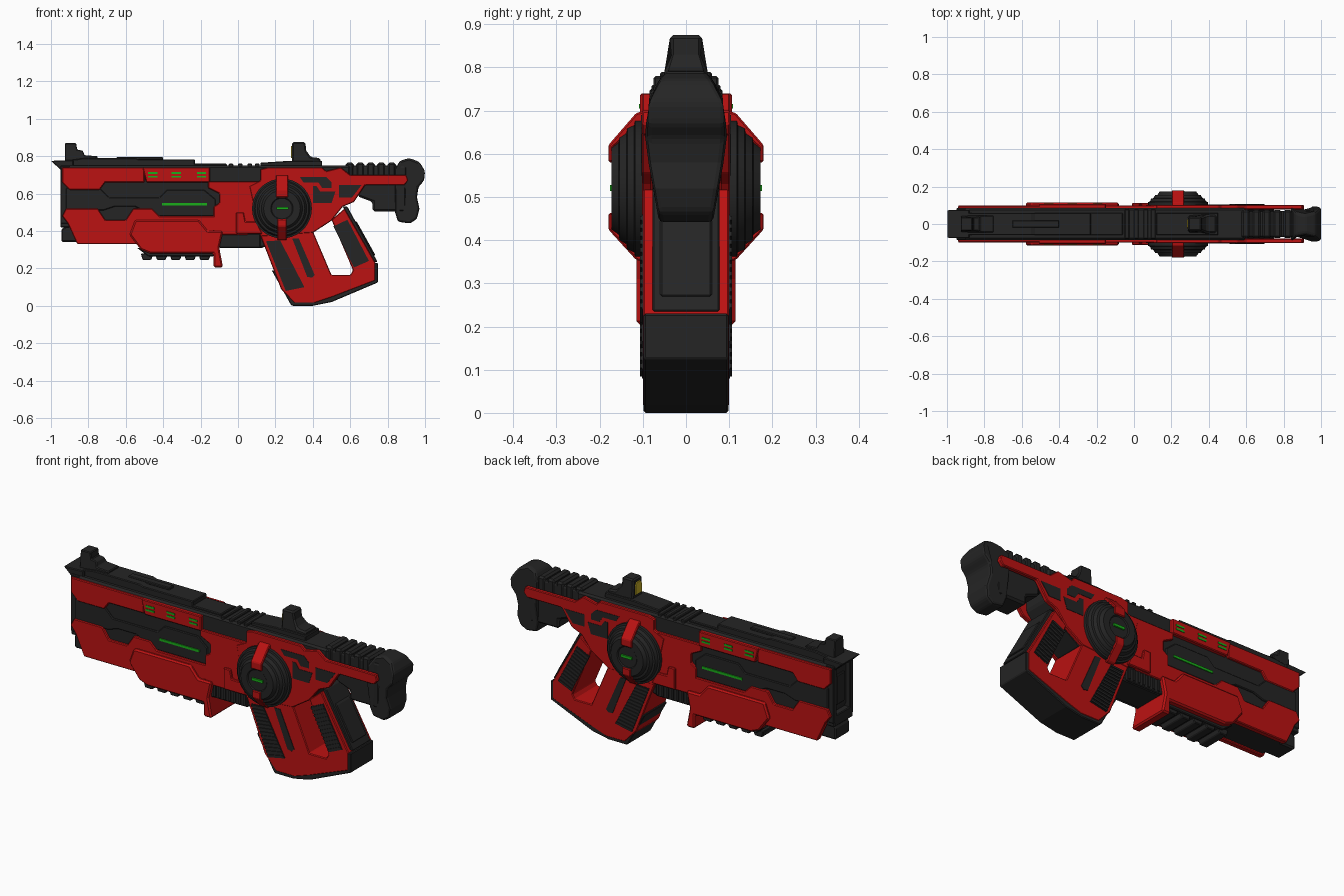
import bpy, bmesh, math
from mathutils import Vector

def material(name, rgb):
    m = bpy.data.materials.new(name)
    m.diffuse_color = (*rgb, 1)
    return m

RED = material("red_paint", (0.50, 0.006, 0.006))
DARK = material("black_polymer", (0.018, 0.018, 0.018))
GREEN = material("green_light", (0.01, 0.42, 0.01))
YELLOW = material("yellow_lens", (0.6, 0.45, 0.02))

def finish(name, bm, mat, bevel=0.0, segments=1):
    bmesh.ops.recalc_face_normals(bm, faces=bm.faces)
    me = bpy.data.meshes.new(name)
    bm.to_mesh(me)
    bm.free()
    ob = bpy.data.objects.new(name, me)
    bpy.context.collection.objects.link(ob)
    me.materials.append(mat)
    if bevel:
        b = ob.modifiers.new("bevel", "BEVEL")
        b.width, b.segments, b.limit_method = bevel, segments, 'ANGLE'
    return ob

def prism(name, polys, a, b, mat, bevel=0.004, axis='y', both=False, taper=None, segments=1):
    """Extrude xz (or yz) profiles from depth a to b; both = repeat at -y."""
    bm = bmesh.new()
    for pts in polys:
        for s in ((1, -1) if both else (1,)):
            rings = []
            for d in (a, b):
                ring = []
                for p, z in pts:
                    e = d * taper(z) if taper else d
                    ring.append(bm.verts.new((p, s * e, z) if axis == 'y' else (e, s * p, z)))
                rings.append(ring)
            bm.faces.new(rings[0])
            bm.faces.new(rings[1][::-1])
            n = len(pts)
            for i in range(n):
                j = (i + 1) % n
                bm.faces.new((rings[0][i], rings[0][j], rings[1][j], rings[1][i]))
    return finish(name, bm, mat, bevel, segments)

def rect(x0, x1, z0, z1):
    return [(x0, z0), (x1, z0), (x1, z1), (x0, z1)]

def solid(name, pts, w, mat, **k):
    return prism(name, [pts], -w, w, mat, **k)

def plates(name, pts, y0, y1, mat, **k):
    return prism(name, [pts], y0, y1, mat, both=True, **k)

def grill(name, quad, n):
    """Dark plate on both sides with raised bars; quad runs TL, TR, BR, BL."""
    tl, tr, br, bl = [Vector(q) for q in quad]
    plates(name + "_plate", quad, 0.095, 0.102, DARK, bevel=0)
    bars = []
    for i in range(n):
        t, u = (i + 0.2) / n, (i + 0.75) / n
        bars.append([tuple(v) for v in (tl.lerp(bl, t), tr.lerp(br, t), tr.lerp(br, u), tl.lerp(bl, u))])
    prism(name + "_bars", bars, 0.1, 0.107, DARK, bevel=0, both=True)

# Main body and muzzle
solid("body_core", [(-.925, .75), (-.925, .50), (-.90, .44), (-.86, .34), (-.12, .34), (-.10, .31),
      (.14, .31), (.20, .38), (.40, .39), (.50, .46), (.60, .58), (.60, .75)], .085, DARK, bevel=.01)
prism("muzzle_posts", [[(.055, .44), (.085, .44), (.085, .75), (.055, .75)]], -.95, -.90, DARK, axis='x', both=True)
solid("muzzle_visor", [(-1, .775), (-.88, .78), (-.88, .72), (-.94, .72)], .075, DARK)
solid("muzzle_sill", rect(-.95, -.9, .42, .48), .08, DARK)
solid("muzzle_inner_panel", rect(-.935, -.91, .52, .68), .035, DARK)
solid("lower_muzzle_block", [(-.945, .34), (-.84, .34), (-.84, .44), (-.90, .44), (-.945, .41)], .06, DARK, bevel=.008)
plates("side_band", [(-.92, .63), (-.74, .63), (-.69, .58), (-.42, .58), (-.38, .62), (-.18, .62), (-.12, .57),
       (-.12, .48), (-.45, .48), (-.55, .53), (-.66, .53), (-.72, .51), (-.92, .51)], .08, .093, DARK)
plates("body_vent_backing", rect(-.1, .12, .31, .385), .08, .09, DARK)
prism("body_vent_bars", [rect(x / 100, x / 100 + .012, .32, .38) for x in range(-8, 12, 3)], .085, .096, DARK, bevel=0, both=True)

# Red side armour
plates("upper_side_panel", [(-.94, .74), (-.50, .74), (-.50, .66), (-.71, .66), (-.74, .62), (-.90, .62), (-.94, .66)],
       .08, .098, RED)
plates("vent_panel", [(-.51, .74), (-.15, .74), (-.15, .66), (-.49, .66)], .08, .106, RED)
plates("mid_side_panel", [(-.16, .665), (.12, .665), (.12, .42), (.05, .38), (-.13, .38), (-.13, .53),
       (-.10, .55), (-.10, .60), (-.16, .63)], .08, .1, RED)
plates("lower_side_panel", [(-.92, .52), (-.75, .52), (-.71, .46), (-.60, .46), (-.56, .52), (-.46, .52), (-.42, .48),
       (-.12, .48), (-.12, .40), (-.45, .33), (-.86, .33), (-.91, .44), (-.94, .48)], .07, .1, RED)
plates("drum_bracket", [(-.01, .50), (.03, .50), (.04, .45), (.10, .45), (.13, .385), (-.01, .385)], .09, .112, RED)
plates("receiver_and_strut", [(.06, .64), (.12, .67), (.12, .73), (.16, .74), (.45, .74), (.47, .72), (.55, .74), (.60, .70),
       (.90, .70), (.91, .67), (.89, .645), (.68, .645), (.62, .555), (.56, .53), (.50, .455), (.40, .39), (.12, .37)],
       .078, .102, RED)
plates("receiver_slot_upper", [(.33, .69), (.47, .69), (.50, .66), (.50, .63), (.45, .63), (.43, .66), (.35, .66)], .095, .104, DARK, bevel=0)
plates("receiver_slot_lower", [(.40, .64), (.42, .64), (.44, .61), (.52, .61), (.50, .55), (.40, .55)], .095, .104, DARK, bevel=0)
plates("strut_gap", [(.54, .645), (.66, .645), (.61, .58), (.54, .58)], .095, .104, DARK, bevel=0)

# Fore grip, trigger guard and ribs
solid("fore_grip", [(-.55, .46), (-.21, .46), (-.16, .40), (-.08, .40), (-.10, .31), (-.08, .205), (-.13, .205),
      (-.13, .28), (-.47, .28), (-.52, .30), (-.58, .38)], .115, RED, bevel=.008)
solid("fore_grip_underside", [(-.54, .31), (-.13, .31), (-.13, .265), (-.48, .265)], .085, DARK)
prism("fore_grip_ribs", [[(x, .28), (x + .07, .28), (x + .055, .245), (x + .01, .245)]
      for x in [-.52 + .077 * i for i in range(5)]], -.075, .075, DARK)

# Green lights
prism("vent_lights", [rect(x, x + .05, z, z + .01) for x in (-.48, -.355, -.22) for z in (.685, .705)],
      .1, .109, GREEN, bevel=0, both=True)
plates("side_light", rect(-.405, -.165, .537, .55), .09, .098, GREEN, bevel=0)
plates("drum_light", rect(.205, .27, .514, .528), .16, .1765, GREEN, bevel=0)

# Top rail, ridges and sights
solid("top_rail_rear", [(-.25, .72), (-.25, .76), (-.06, .76), (-.06, .735), (.12, .735), (.12, .765), (.27, .775), (.45, .775), (.45, .72)],
      .06, DARK)
solid("top_rail_front", [(-.93, .73), (-.93, .775), (-.82, .79), (-.55, .79), (-.53, .783), (-.23, .783), (-.23, .73)], .06, DARK)
solid("rail_inset", rect(-.65, -.4, .78, .796), .02, DARK)
prism("rail_ridges", [rect(x, x + .025, .72, .76) for x in (-.05, 0, .05, .09)], -.08, .08, DARK)
narrow = lambda z: 1.0 if z < .82 else .78
solid("front_sight", [(-.925, .76), (-.925, .87), (-.865, .87), (-.86, .835), (-.83, .83), (-.82, .805), (-.75, .80), (-.75, .76)],
      .045, DARK, taper=narrow)
solid("rear_optic", [(.29, .75), (.29, .84), (.29, .875), (.36, .875), (.365, .83), (.39, .795), (.44, .79), (.44, .75)],
      .048, DARK, taper=narrow, bevel=.008)
prism("optic_lens", [[(-.025, .79), (.025, .79), (.025, .84), (.015, .855), (-.015, .855), (-.025, .84)]],
      .284, .30, YELLOW, bevel=0, axis='x')

# Side drum, turned around the y axis
DX, DZ = .235, .52
half = [(.16, .10), (.16, .118), (.15, .12), (.143, .136), (.132, .138), (.122, .154), (.11, .156), (.098, .173), (.06, .173), (.055, .168), (0, .168)]
bm = bmesh.new()
prof = [bm.verts.new((DX, -y, DZ + r)) for r, y in half[::-1]] + [bm.verts.new((DX, y, DZ + r)) for r, y in half]
edges = [bm.edges.new(p) for p in zip(prof, prof[1:])]
bmesh.ops.spin(bm, geom=prof + edges, cent=(DX, 0, DZ), axis=(0, 1, 0), angle=math.tau, steps=36)
bmesh.ops.remove_doubles(bm, verts=bm.verts, dist=1e-4)
drum = finish("drum", bm, DARK)
bpy.context.view_layer.objects.active = drum
drum.select_set(True)
bpy.ops.object.shade_smooth_by_angle(angle=math.radians(25))
clip = [(.09, .18), (.115, .175), (.18, .10), (.18, .06), (.168, .06), (.168, .095), (.11, .15), (.09, .15)]
prism("drum_clip_top", [[(y, DZ + z) for y, z in clip]], DX - .033, DX + .033, RED, axis='x', both=True)
prism("drum_clip_bottom", [[(y, DZ - z * .95) for y, z in clip]], DX - .025, DX + .025, RED, axis='x', both=True)

# Pistol grip frame with open centre
solid("grip_frame", [(.11, .40), (.23, .09), (.30, .015), (.41, .015), (.50, .045), (.735, .135), (.735, .23), (.57, .52),
      (.50, .46), (.615, .19), (.60, .165), (.50, .165), (.40, .40)], .1, RED)
solid("grip_shell", [(.18, .19), (.28, .01), (.29, 0), (.40, 0), (.50, .02), (.748, .125), (.748, .23), (.70, .23),
      (.70, .15), (.50, .07), (.30, .06), (.22, .19)], .098, DARK)
solid("grip_back_panel", [(.56, .53), (.585, .53), (.746, .235), (.72, .235)], .078, DARK)
solid("grip_back_inset", [(.61, .46), (.635, .45), (.735, .27), (.71, .27)], .06, DARK)
grill("front_grill", [(.15, .345), (.225, .35), (.355, .10), (.255, .08)], 14)
grill("rear_grill", [(.51, .425), (.585, .46), (.70, .24), (.62, .205)], 12)
plates("grip_slot", [(.29, .36), (.325, .36), (.41, .165), (.395, .15), (.37, .155)], .095, .103, DARK, bevel=0)

# Stock
solid("stock_tube", [(.55, .75), (.90, .75), (.90, .62), (.62, .62), (.55, .66)], .07, DARK, bevel=.012, segments=2)
prism("stock_ribs", [rect(x, x + .045, .655, .765) for x in [.575 + .056 * i for i in range(5)]], -.075, .075, DARK, bevel=.01)
solid("stock_lower", [(.64, .65), (.90, .65), (.90, .50), (.83, .505), (.72, .505), (.72, .555), (.64, .585)], .07, DARK, bevel=.01)
def butt_width(z):
    return .52 + (.79 - z) * 8 if z > .73 else 1 if z > .62 else 1 - (.62 - z) * 1.8
solid("stock_butt", [(.84, .73), (.865, .775), (.915, .79), (.97, .77), (1, .72), (.995, .67), (.965, .635), (.957, .58), (.97, .52),
      (.957, .465), (.92, .44), (.855, .45), (.84, .50), (.84, .62)], .092, DARK, bevel=.012, segments=2, taper=butt_width)
